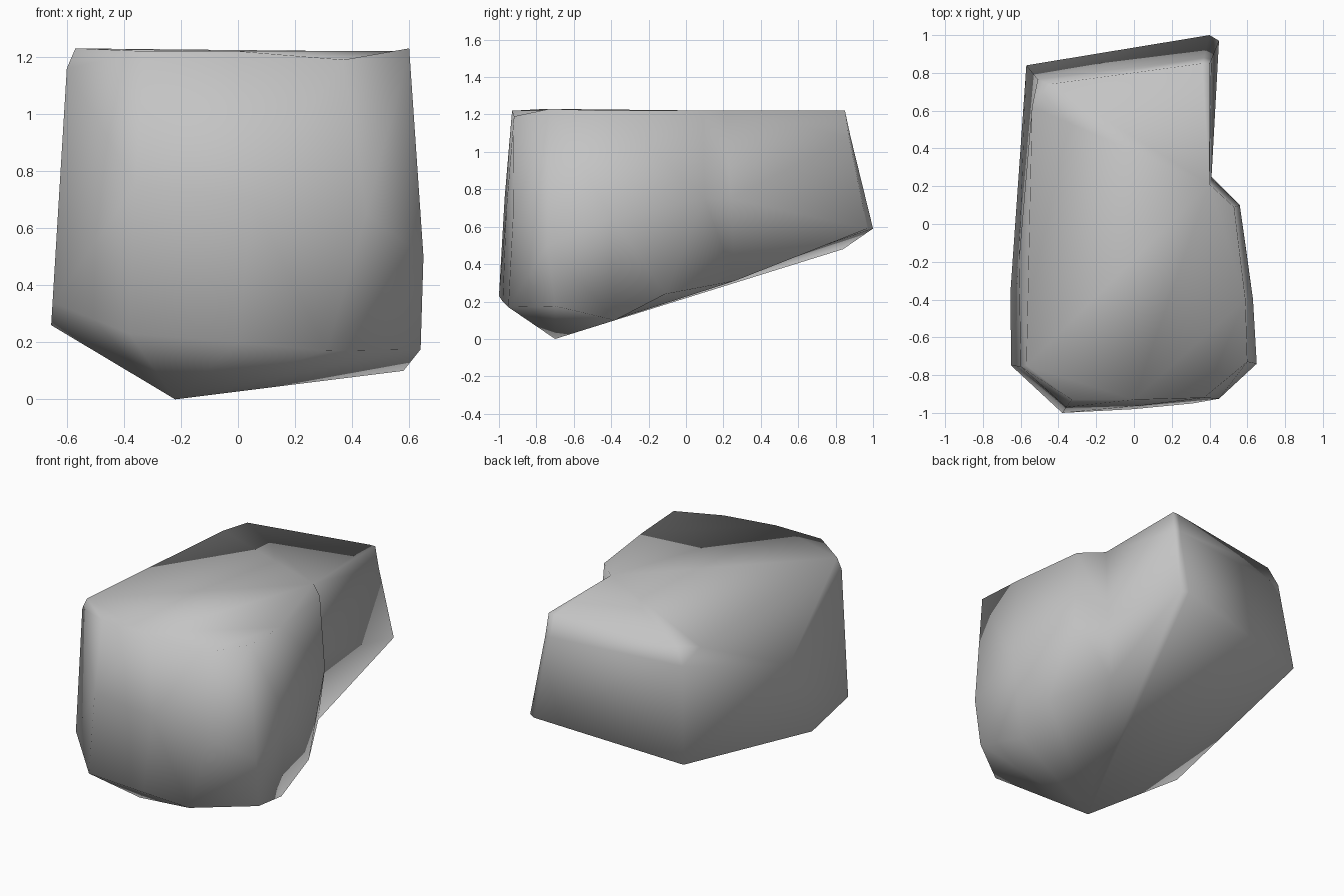
import bpy
import bmesh

cube = bpy.data.objects.get("Cube")
if cube:
    bpy.data.objects.remove(cube, do_unlink=True)

# Single stone colour
stone = bpy.data.materials.new("stone_grey")
stone.use_nodes = True
colour = (0.55, 0.55, 0.55, 1)
stone.diffuse_color = colour
stone.node_tree.nodes["Principled BSDF"].inputs["Base Color"].default_value = colour

# Matching corner rings, counter-clockwise from the front left corner
rim = [(-.57, -.75, 1.23), (-.33, -.93, 1.22), (0, -.93, 1.22), (.37, -.92, 1.19),
       (.6, -.73, 1.23), (.59, -.4, 1.22), (.53, .09, 1.22), (.4, .21, 1.22),
       (.4, .85, 1.22), (.36, .85, 1.22), (-.45, .74, 1.19), (-.54, .62, 1.16)]
waist = [(-.6, -.755, 1.16), (-.36, -.97, .75), (.05, -.96, .7), (.45, -.925, .65),
         (.65, -.74, .5), (.63, -.4, .65), (.56, .1, .75), (.41, .24, .75),
         (.41, .87, 1.08), (.37, .88, 1.08), (-.51, .765, 1.08), (-.61, -.2, .75)]
keel = [(-.65, -.75, .34), (-.38, -1, .23), (0, -.98, .2), (.31, -.95, .17),
        (.64, -.7, .175), (.58, -.38, .1), (.59, -.11, .24), (.4, .26, .31),
        (.45, .97, .59), (.4, 1, .59), (-.57, .84, .48), (-.655, -.37, .26)]
lowest_point = (-.22, -.7, 0)

bm = bmesh.new()
rings = [[bm.verts.new(p) for p in ring] for ring in (rim, waist, keel)]
foot = bm.verts.new(lowest_point)
count = len(rim)

# Flat top, side walls and sloping underside
bm.faces.new(rings[0])
for i in range(count):
    j = (i + 1) % count
    for upper, lower in zip(rings, rings[1:]):
        bm.faces.new((upper[i], lower[i], lower[j], upper[j]))
    bm.faces.new((rings[-1][j], rings[-1][i], foot))
bmesh.ops.triangulate(bm, faces=bm.faces[:])
bmesh.ops.recalc_face_normals(bm, faces=bm.faces[:])

mesh = bpy.data.meshes.new("boulder")
bm.to_mesh(mesh)
bm.free()
mesh.materials.append(stone)
for face in mesh.polygons:
    face.use_smooth = True
boulder = bpy.data.objects.new("boulder", mesh)
bpy.context.collection.objects.link(boulder)
